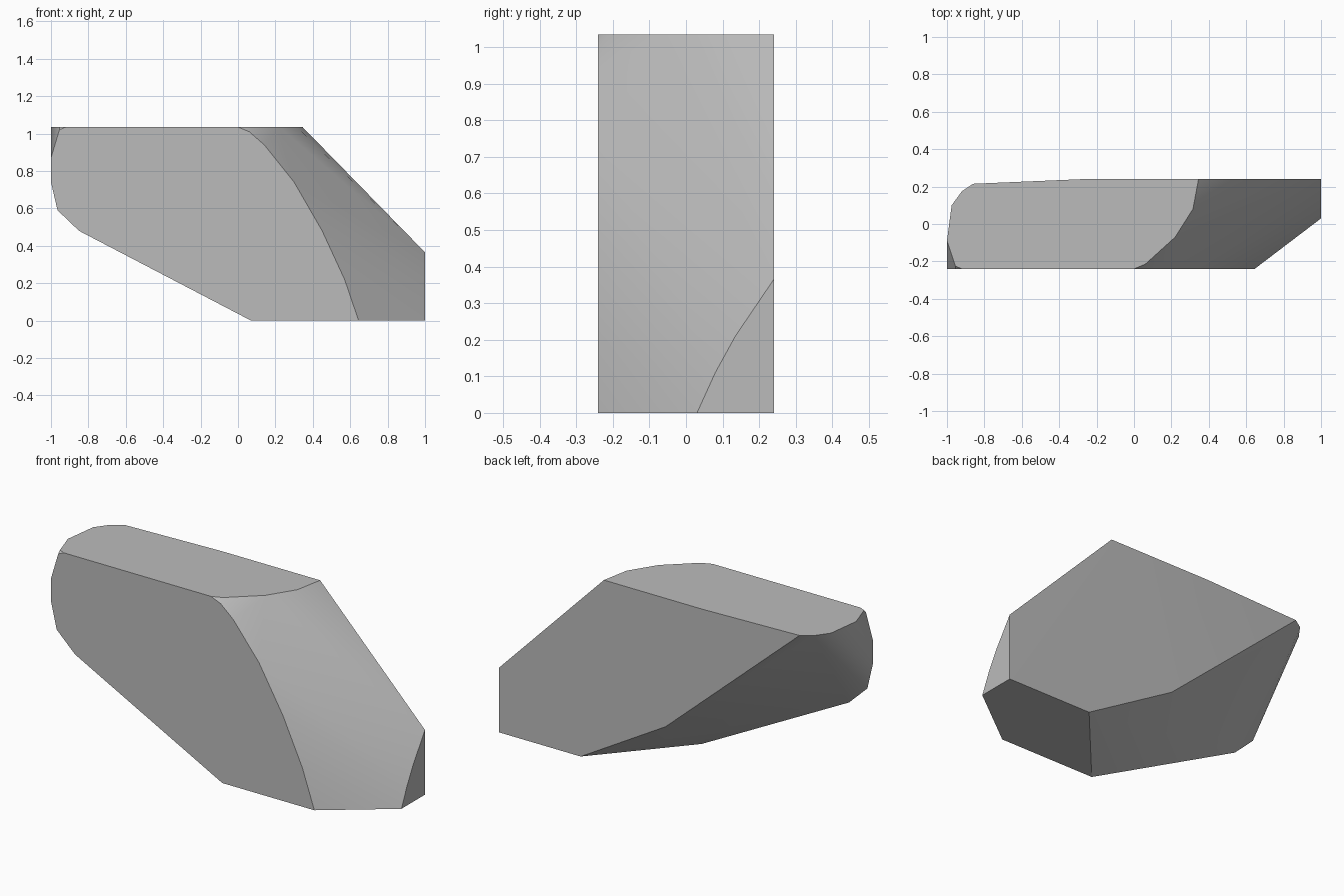
import bpy
import bmesh
import math

default_cube = bpy.data.objects.get("Cube")
if default_cube:
    bpy.data.objects.remove(default_cube, do_unlink=True)

FRONT, BACK, LEFT_END, TOP = -0.24, 0.24, 1.0, 1.035

# Outline of the flat front face, as x and z
front_outline = [(0, TOP), (.06, 1.01), (.14, .94), (.3, .74), (.45, .48), (.57, .22),
                 (.645, 0), (.07, 0), (-.85, .48), (-.965, .59), (-1, .74),
                 (-1, .87), (-.955, 1.02), (-.92, TOP)]

# Outline of the flat top face, as x and y
top_outline = [(.06, -.215), (.22, -.07), (.315, .08), (.345, BACK), (-.27, BACK),
               (-.86, .215), (-.92, .175), (-.975, .1), (-1, -.09), (-.955, -.225)]

# Outline of the small flat left end, as y and z
end_outline = [(.03, 0), (.08, .11), (.135, .21), (.19, .29), (BACK, .365), (BACK, 0)]

# Lower corners of the flat back face, as x and z
back_outline = [(.49, 0), (-.04, .31)]


def make_material(name, colour):
    material = bpy.data.materials.new(name)
    material.use_nodes = True
    material.diffuse_color = colour
    shader = material.node_tree.nodes["Principled BSDF"]
    shader.inputs["Base Color"].default_value = colour
    return material


def make_hull(name, points, material):
    """Wrap a closed convex solid around the points."""
    bm = bmesh.new()
    for point in points:
        bm.verts.new(point)
    result = bmesh.ops.convex_hull(bm, input=bm.verts[:])
    loose = [v for v in bm.verts if not v.link_faces]
    bmesh.ops.delete(bm, geom=loose, context="VERTS")
    # Merge the triangles of each flat face into one polygon
    bmesh.ops.dissolve_limit(bm, angle_limit=math.radians(0.5),
                             verts=bm.verts[:], edges=bm.edges[:])
    bmesh.ops.recalc_face_normals(bm, faces=bm.faces[:])
    mesh = bpy.data.meshes.new(name)
    bm.to_mesh(mesh)
    bm.free()
    mesh.materials.append(material)
    obj = bpy.data.objects.new(name, mesh)
    bpy.context.collection.objects.link(obj)
    return obj


# Stone slab with flat front, back and top and rounded chamfered sides
points = [(x, FRONT, z) for x, z in front_outline]
points += [(x, y, TOP) for x, y in top_outline]
points += [(LEFT_END, y, z) for y, z in end_outline]
points += [(x, BACK, z) for x, z in back_outline]

grey = make_material("stone grey", (0.5, 0.5, 0.5, 1.0))
slab = make_hull("stone_slab", points, grey)

bpy.ops.object.select_all(action="DESELECT")
slab.select_set(True)
bpy.context.view_layer.objects.active = slab
bpy.ops.object.shade_smooth_by_angle(angle=math.radians(30))
